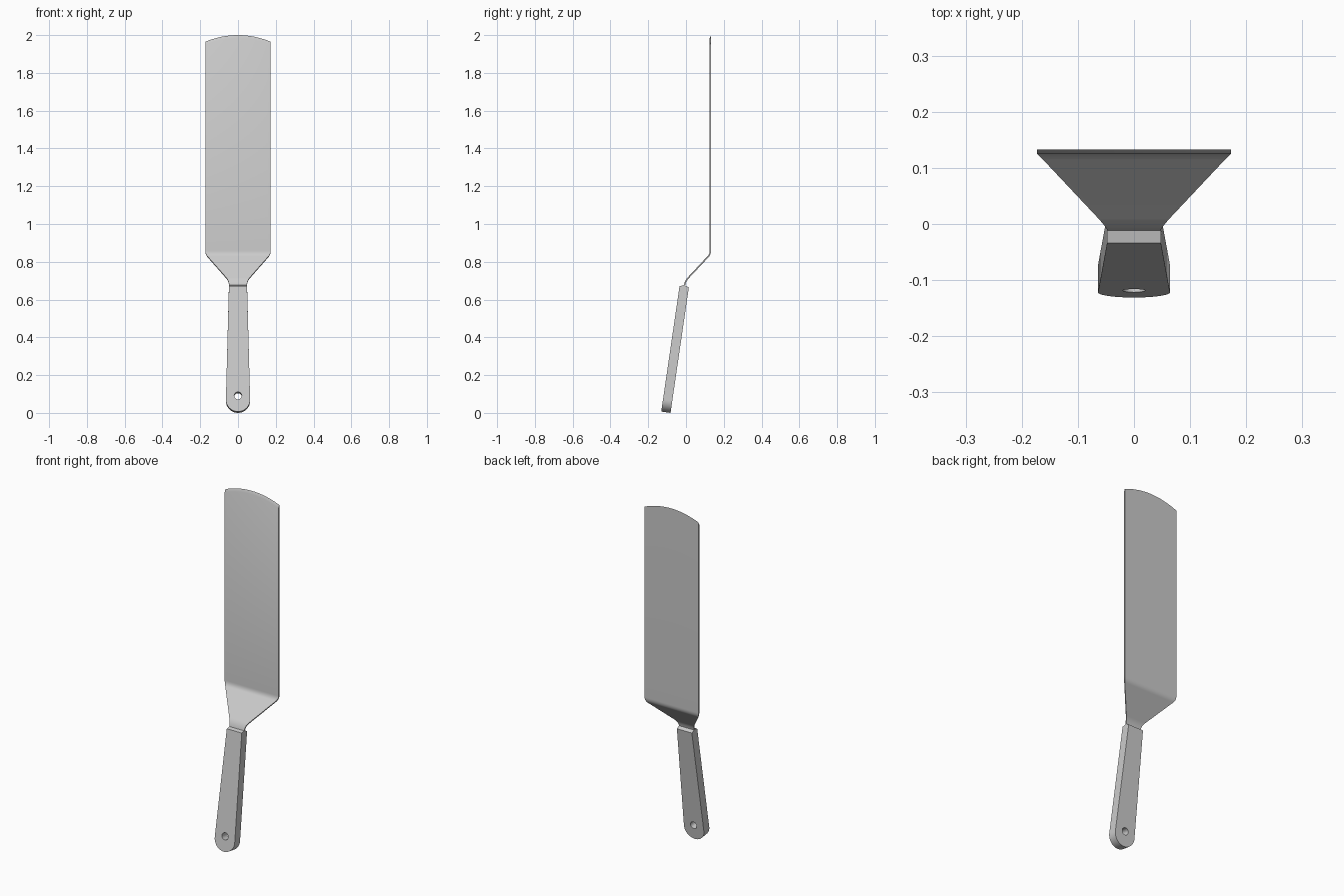
import bpy, bmesh, math
from mathutils import Vector, Matrix

if "Cube" in bpy.data.objects:
    bpy.data.objects.remove(bpy.data.objects["Cube"])

TILT = math.radians(-8.3)
HANDLE = Matrix.Translation((0, -0.1065, 0.0036)) @ Matrix.Rotation(TILT, 4, 'X')


def make_object(name, bm):
    bmesh.ops.recalc_face_normals(bm, faces=bm.faces)
    mesh = bpy.data.meshes.new(name)
    bm.to_mesh(mesh)
    bm.free()
    ob = bpy.data.objects.new(name, mesh)
    bpy.context.collection.objects.link(ob)
    return ob


def smooth(ob, angle=30):
    bpy.ops.object.select_all(action='DESELECT')
    ob.select_set(True)
    bpy.context.view_layer.objects.active = ob
    bpy.ops.object.shade_smooth_by_angle(angle=math.radians(angle))


def fillet(a, b, c, d, n=6):
    """Rounded corner at b, as a quadratic curve starting d away from it."""
    p, q = b + (a - b).normalized() * d, b + (c - b).normalized() * d
    return [p * (1 - t) ** 2 + b * 2 * t * (1 - t) + q * t * t
            for t in (i / n for i in range(n + 1))]


# Blade: bent sheet swept along (half width, y, z) stations, with ground tip
def build_blade():
    thick, cols = 0.0075, 24
    a, b, c, d = (Vector(v) for v in ((0.047, -0.0195, 0.60), (0.047, -0.005, 0.697),
                                      (0.173, 0.129, 0.84), (0.173, 0.129, 2.0)))
    path = [a] + fillet(a, b, c, 0.03) + fillet(b, c, d, 0.02) + [d]
    bm = bmesh.new()
    sheets = []
    for side in (-1, 1):                       # front skin, back skin
        rows = []
        for i, p in enumerate(path):
            t = path[min(i + 1, len(path) - 1)] - path[max(i - 1, 0)]
            n = Vector((0, t.z, -t.y)).normalized() * side * thick / 2
            row = []
            for j in range(cols + 1):
                u = 2 * j / cols - 1
                z = p.z + n.z
                if i == len(path) - 1:         # arched tip, front edge ground back
                    z = 2.0 - 0.035 * u * u - (0.016 if side < 0 else 0)
                row.append(bm.verts.new((u * p.x, p.y + n.y, z)))
            rows.append(row)
        for r, s in zip(rows, rows[1:]):
            for j in range(cols):
                bm.faces.new((r[j], r[j + 1], s[j + 1], s[j]))
        sheets.append(rows)
    f, k = sheets
    rim = [[r[0] for r in s] + s[-1][1:] + [r[-1] for r in s[-2::-1]] + s[0][-2:0:-1]
           for s in (f, k)]
    for i in range(len(rim[0])):
        j = (i + 1) % len(rim[0])
        bm.faces.new((rim[0][i], rim[0][j], rim[1][j], rim[1][i]))
    smooth(make_object("blade", bm))


# Handle: tapered slab with round butt and a crowned top
def build_handle():
    radius, length, half_thick = 0.064, 0.671, 0.0248
    bm = bmesh.new()
    rings = []
    for y, crown in ((-half_thick, 0), (0, 0.009), (half_thick, 0)):
        pts = [(-0.048, length + crown)]
        for i in range(33):
            ang = math.pi + math.pi * i / 32
            pts.append((radius * math.cos(ang), radius + radius * math.sin(ang)))
        pts.append((0.048, length + crown))
        rings.append([bm.verts.new((x, y, z)) for x, z in pts])
    for r, s in zip(rings, rings[1:]):
        for i in range(len(r)):
            j = (i + 1) % len(r)
            bm.faces.new((r[i], r[j], s[j], s[i]))
    bm.faces.new(rings[0])
    bm.faces.new(rings[-1])
    handle = make_object("handle", bm)
    handle.matrix_world = HANDLE

    # Hanging hole cutter
    bm = bmesh.new()
    bmesh.ops.create_cone(bm, cap_ends=True, segments=32, radius1=0.02, radius2=0.02, depth=0.2,
                          matrix=Matrix.Translation((0, 0, 0.085)) @ Matrix.Rotation(math.pi / 2, 4, 'X'))
    cutter = make_object("hanging_hole_cutter", bm)
    cutter.matrix_world = HANDLE
    cutter.hide_render = True
    smooth(cutter)
    smooth(handle, 20)
    hole = handle.modifiers.new("hanging_hole", 'BOOLEAN')
    hole.operation = 'DIFFERENCE'
    hole.solver = 'EXACT'
    hole.object = cutter
    bpy.context.view_layer.objects.active = handle
    bpy.ops.object.modifier_apply(modifier=hole.name)
    bpy.data.objects.remove(cutter)
    smooth(handle, 20)


build_blade()
build_handle()
